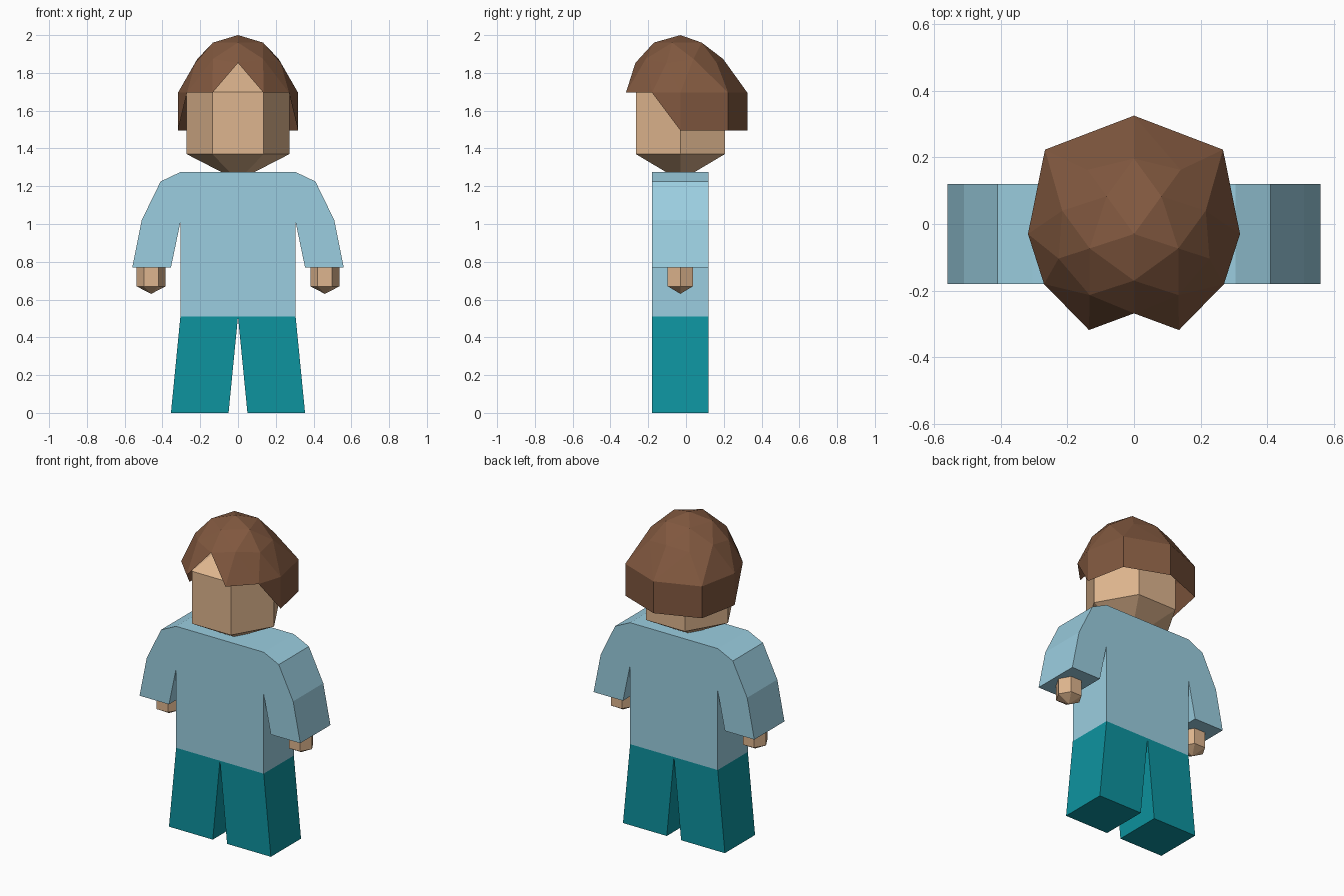
import bpy, bmesh, math
from mathutils import Matrix, Vector

if "Cube" in bpy.data.objects:
    bpy.data.objects.remove(bpy.data.objects["Cube"])

CY = -0.03  # depth axis of the figure


def material(name, rgb):
    m = bpy.data.materials.new(name)
    lin = [((c / 255 + 0.055) / 1.055) ** 2.4 for c in rgb]
    m.diffuse_color = (*lin, 1)
    m.use_nodes = True
    m.node_tree.nodes["Principled BSDF"].inputs["Base Color"].default_value = m.diffuse_color
    return m


skin = material("skin", (222, 181, 142))
blue = material("light blue cloth", (155, 206, 224))
teal = material("teal cloth", (13, 147, 159))
brown = material("brown hair", (129, 88, 63))


def finish(bm, name, mat):
    bmesh.ops.recalc_face_normals(bm, faces=bm.faces)
    me = bpy.data.meshes.new(name)
    bm.to_mesh(me)
    bm.free()
    me.materials.append(mat)
    ob = bpy.data.objects.new(name, me)
    bpy.context.collection.objects.link(ob)
    return ob


def slab(name, outline, mat):
    """Front outline (x, z) extruded through the body depth."""
    bm = bmesh.new()
    f = bm.faces.new([bm.verts.new((x, -0.18, z)) for x, z in outline])
    r = bmesh.ops.extrude_face_region(bm, geom=[f])
    vs = [v for v in r["geom"] if isinstance(v, bmesh.types.BMVert)]
    bmesh.ops.translate(bm, verts=vs, vec=(0, 0.30, 0))
    return finish(bm, name, mat)


def hex_gem(name, x, r, z_tip, z_low, z_high, z_top, mat):
    """Six-sided prism with a pointed bottom and top."""
    bm = bmesh.new()
    rings = [[bm.verts.new((x + r * math.cos(math.radians(60 * i)),
                            CY + r * math.sin(math.radians(60 * i)), z))
              for i in range(6)] for z in (z_low, z_high)]
    tip, top = bm.verts.new((x, CY, z_tip)), bm.verts.new((x, CY, z_top))
    for i in range(6):
        j = (i + 1) % 6
        bm.faces.new((rings[0][i], rings[0][j], rings[1][j], rings[1][i]))
        bm.faces.new((rings[0][j], rings[0][i], tip))
        bm.faces.new((rings[1][i], rings[1][j], top))
    return finish(bm, name, mat)


# Shirt with sleeves
half = [(0.305, 0.51), (0.305, 1.01), (0.355, 0.77), (0.56, 0.77),
        (0.51, 1.02), (0.41, 1.225), (0.305, 1.275)]
slab("shirt", half + [(-x, z) for x, z in reversed(half)], blue)

# Trouser legs and hands
for side, s in (("left", -1), ("right", 1)):
    slab(side + "_leg", [(s * x, z) for x, z in
         ((0, 0.51), (0.05, 0), (0.355, 0), (0.305, 0.51))], teal)
    hex_gem(side + "_hand", s * 0.46, 0.077, 0.63, 0.67, 0.79, 0.83, skin)

# Head
hex_gem("head", 0, 0.272, 1.23, 1.37, 1.70, 1.87, skin)

# Hair: upper half of an icosphere with a flared rim
bm = bmesh.new()
bmesh.ops.create_icosphere(bm, subdivisions=2, radius=0.266,
                           matrix=Matrix.Rotation(-math.pi / 2, 4, 'Z'))
bmesh.ops.delete(bm, geom=[v for v in bm.verts if v.co.z < -0.01], context='VERTS')
rim_xy = {-72: (0.135, -0.318), -36: (0.27, -0.18), 0: (0.318, CY),
          36: (0.267, 0.223), 72: (0, 0.325)}
for v in bm.verts:
    if v.co.z < 0.01:
        s = 1 if v.co.x > 0 else -1
        a = math.degrees(math.atan2(v.co.y, abs(v.co.x)))
        x, y = rim_xy[36 * round(a / 36)]
        v.co = (s * x, y, 1.695)
    else:
        v.co += Vector((0, CY, 1.734))
bmesh.ops.remove_doubles(bm, verts=bm.verts, dist=0.001)

# Notch in the fringe
front = min(bm.faces, key=lambda f: f.calc_center_median().y)
bmesh.ops.delete(bm, geom=[front], context='FACES')

# Lower band round the sides and back
edges = [e for e in bm.edges if e.is_boundary
         and all(v.co.y > CY - 0.01 for v in e.verts)]
r = bmesh.ops.extrude_edge_only(bm, edges=edges)
for v in r["geom"]:
    if isinstance(v, bmesh.types.BMVert):
        v.co.z = 1.495


def vert_at(x, y, z):
    return min(bm.verts, key=lambda v: (v.co - Vector((x, y, z))).length)


# Slanted sideburns
for s in (-1, 1):
    bm.faces.new((vert_at(s * 0.27, -0.18, 1.695), vert_at(s * 0.318, CY, 1.695),
                  vert_at(s * 0.318, CY, 1.495)))
finish(bm, "hair", brown)
